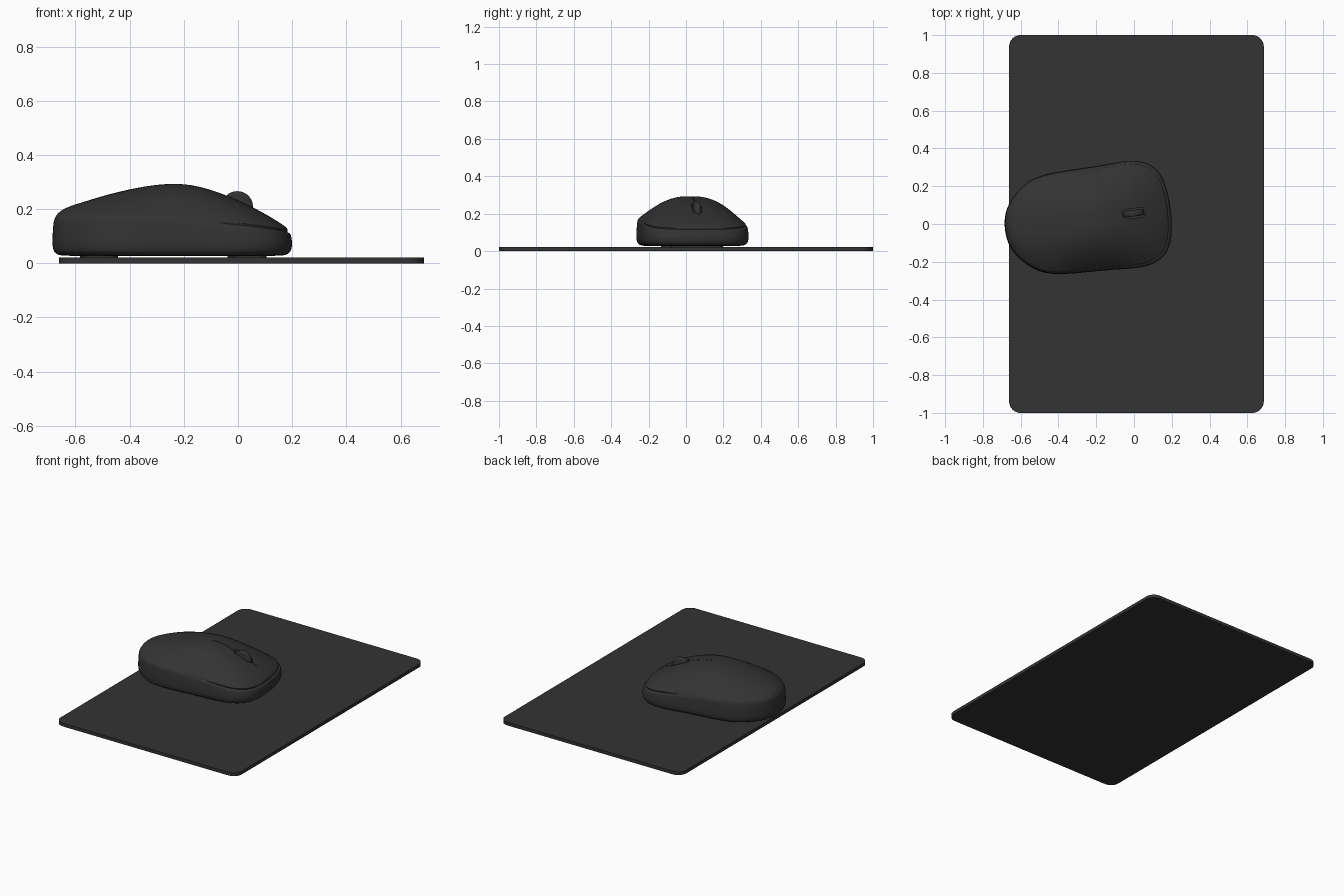
import bpy, bmesh, math
from mathutils import Matrix, Vector

if "Cube" in bpy.data.objects:
    bpy.data.objects.remove(bpy.data.objects["Cube"])

mat = bpy.data.materials.new("dark_plastic")
mat.diffuse_color = (0.033, 0.033, 0.033, 1)
mat.use_nodes = True
mat.node_tree.nodes["Principled BSDF"].inputs["Base Color"].default_value = mat.diffuse_color
PLACE = Matrix.Translation((-0.245, 0.022, 0)) @ Matrix.Rotation(math.radians(7), 4, 'Z')


def lerp(table, x):
    for (x0, v0), (x1, v1) in zip(table, table[1:]):
        if x <= x1:
            return v0 + (v1 - v0) * max(0, (x - x0) / (x1 - x0))
    return table[-1][1]


def finish(name, bm, place=None):
    bmesh.ops.recalc_face_normals(bm, faces=bm.faces[:])
    me = bpy.data.meshes.new(name)
    bm.to_mesh(me)
    bm.free()
    ob = bpy.data.objects.new(name, me)
    bpy.context.collection.objects.link(ob)
    me.materials.append(mat)
    if place:
        ob.matrix_world = place
    return ob


def smooth(ob, angle=35):
    bpy.ops.object.select_all(action='DESELECT')
    ob.select_set(True)
    bpy.context.view_layer.objects.active = ob
    bpy.ops.object.shade_smooth_by_angle(angle=math.radians(angle))


def slab(name, cx, cy, hx, hy, r, z0, z1, place=None, seg=10):
    """Rounded rectangle extruded from z0 to z1."""
    bm = bmesh.new()
    vs = []
    for k, (sx, sy) in enumerate([(1, 1), (-1, 1), (-1, -1), (1, -1)]):
        for i in range(seg + 1):
            a = math.pi / 2 * (k + i / seg)
            vs.append(bm.verts.new((cx + sx * (hx - r) + r * math.cos(a),
                                    cy + sy * (hy - r) + r * math.sin(a), z0)))
    f = bm.faces.new(vs)
    top = bmesh.ops.extrude_face_region(bm, geom=[f])['geom']
    bmesh.ops.translate(bm, vec=(0, 0, z1 - z0),
                        verts=[v for v in top if isinstance(v, bmesh.types.BMVert)])
    return finish(name, bm, place)


# mouse pad
smooth(slab("mouse_pad", 0.013, 0, 0.674, 1.0, 0.06, 0, 0.022))

# mouse shape: half outline, spine height and seam height along its length
half = [(-.445, 0), (-.436, .075), (-.41, .13), (-.365, .185), (-.30, .238), (-.22, .266),
        (-.12, .274), (0, .276), (.1, .279), (.19, .285), (.27, .286), (.335, .270),
        (.385, .238), (.42, .185), (.438, .11), (.446, 0)]
spine = [(-.445, .175), (-.425, .197), (-.38, .213), (-.355, .219), (-.255, .248), (-.155, .272),
         (-.055, .288), (.005, .292), (.05, .291), (.095, .284), (.145, .270), (.195, .253),
         (.245, .235), (.345, .187), (.43, .137), (.446, .124)]
seam = [(-.445, .170), (-.2, .175), (.1, .158), (.3, .138), (.446, .118)]
outline = half + [(x, -y) for x, y in half[-2:0:-1]]


def groove(x):
    t = min(1, max(0, (x + 0.02) / 0.3))
    return t * t * (3 - 2 * t)


def wall_ring(d, zf):
    pts = []
    for x, y in outline:
        dd = d(x) if callable(d) else d
        pts.append((x * (1 - dd / .445), y * (1 - dd / .28), zf(lerp(seam, x))))
    return pts


def top_point(x, y, s):
    x, y = x * s, y * s
    u = min(1, abs(y) / max(lerp(half, x), 1e-4))
    e = lerp(seam, x)
    z = e + .003 + (lerp(spine, x) - e) * (1 - u ** 2.4)
    return (x * (1 - .014 / .445), y * (1 - .014 / .28), z)


rings = [wall_ring(.06, lambda e: .027), wall_ring(.022, lambda e: .029),
         wall_ring(.005, lambda e: .043), wall_ring(0, lambda e: .07),
         wall_ring(.002, lambda e: .045 + .55 * (e - .045)),
         wall_ring(.005, lambda e: e - .018), wall_ring(.008, lambda e: e - .008),
         wall_ring(lambda x: .010 + .012 * groove(x), lambda e: e - .004)]
rings += [[top_point(x, y, s) for x, y in outline]
          for s in (1, .97, .91, .82, .71, .59, .46, .32, .17)]

bm = bmesh.new()
rows = [[bm.verts.new(p) for p in r] for r in rings]
n = len(outline)
for a, b in zip(rows, rows[1:]):
    for i in range(n):
        bm.faces.new((a[i], a[(i + 1) % n], b[(i + 1) % n], b[i]))
for row, z in ((rows[0], .027), (rows[-1], lerp(spine, 0) + .002)):
    c = bm.verts.new((0, 0, z))
    for i in range(n):
        bm.faces.new((row[i], row[(i + 1) % n], c))
body = finish("mouse_body", bm, PLACE)
sub = body.modifiers.new("smooth", 'SUBSURF')
sub.levels = sub.render_levels = 2

# wheel slot and the thin split between the buttons, cut from the body
slot = slab("wheel_slot_cutter", .247, .005, .062, .025, .024, .17, .4, PLACE)
bm = bmesh.new()
prev = None
for i in range(22):
    x = 0.03 + i * 0.02
    z = lerp(spine, x) - .006
    q = [bm.verts.new((x, y, h)) for y, h in
         ((.0035, z), (.0065, z), (.0065, z + .04), (.0035, z + .04))]
    if prev:
        for k in range(4):
            bm.faces.new((prev[k], prev[(k + 1) % 4], q[(k + 1) % 4], q[k]))
    else:
        bm.faces.new(q)
    prev = q
bm.faces.new(prev)
split = finish("button_split_cutter", bm, PLACE)
for cutter in (slot, split):
    b = body.modifiers.new(cutter.name, 'BOOLEAN')
    b.operation, b.solver, b.object = 'DIFFERENCE', 'EXACT', cutter
    cutter.hide_render = True
    cutter.hide_set(True)
smooth(body, 40)

# scroll wheel
bm = bmesh.new()
bmesh.ops.create_cone(bm, cap_ends=True, segments=48, radius1=.057, radius2=.057, depth=.034,
                      matrix=Matrix.Rotation(math.pi / 2, 4, 'X'))
rim = [e for e in bm.edges if abs(e.verts[0].co.y - e.verts[1].co.y) < 1e-5]
bmesh.ops.bevel(bm, geom=rim, offset=.009, segments=3, profile=.5, affect='EDGES')
wheel = finish("scroll_wheel", bm, PLACE @ Matrix.Translation((.245, .005, .209)))
smooth(wheel)

# glide feet
slab("front_foot", .28, 0, .06, .14, .04, .022, .03, PLACE)
slab("rear_foot", -.27, 0, .06, .12, .04, .022, .03, PLACE)
